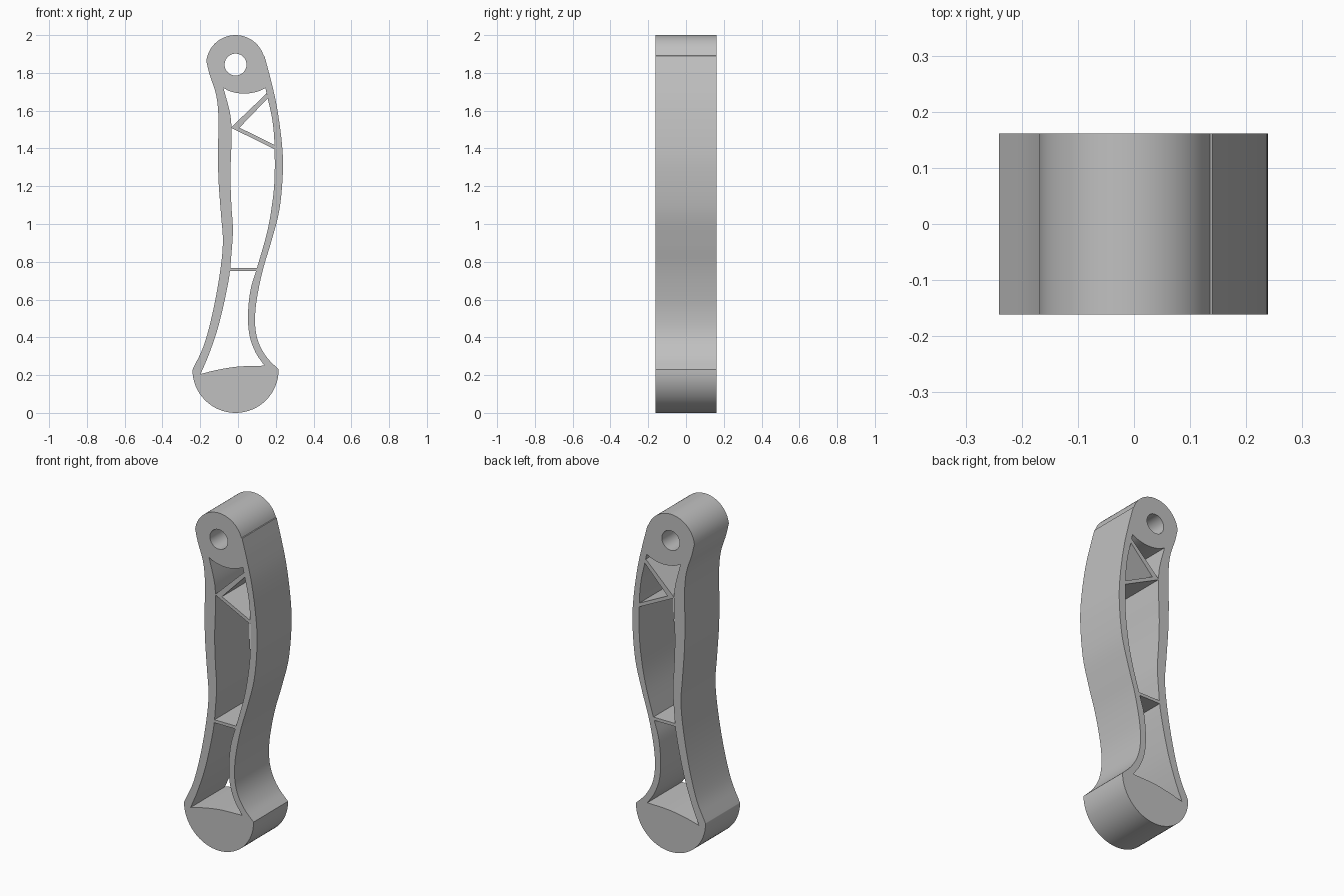
import bpy
import bmesh
from math import radians, sin, cos, pi
from mathutils import Vector

if "Cube" in bpy.data.objects:
    bpy.data.objects.remove(bpy.data.objects["Cube"], do_unlink=True)

HALF_DEPTH = 0.1615
CENTRE_X = -0.013

grey = bpy.data.materials.new("light grey")
grey.use_nodes = True
colour = (0.53, 0.53, 0.53, 1)
grey.diffuse_color = colour
grey.node_tree.nodes["Principled BSDF"].inputs["Base Color"].default_value = colour


def arc(z, radius, start, end, steps=32):
    """Points along a circular arc about the centre line, angles in degrees."""
    angles = [radians(start + (end - start) * i / steps) for i in range(steps + 1)]
    return [Vector((CENTRE_X + radius * cos(a), z + radius * sin(a))) for a in angles]


def smooth(points, steps=6):
    """Smooth path passing through every given point."""
    p = [Vector(q) for q in points]
    p = [2 * p[0] - p[1]] + p + [2 * p[-1] - p[-2]]
    path = []
    for a, b, c, d in zip(p, p[1:], p[2:], p[3:]):
        for i in range(steps):
            t = i / steps
            path.append(0.5 * (2 * b + (c - a) * t + (2 * a - 5 * b + 4 * c - d) * t ** 2
                               + (3 * b - a - 3 * c + d) * t ** 3))
    return path + [p[-2]]


def extrude(name, loops):
    """Solid made from an outline and optional hole loops, drawn in x and z."""
    curve = bpy.data.curves.new(name + " profile", "CURVE")
    curve.dimensions = "2D"
    curve.fill_mode = "BOTH"
    curve.extrude = HALF_DEPTH
    for loop in loops:
        pts = [Vector(p) for p in loop]
        pts = [p for i, p in enumerate(pts) if (p - pts[i - 1]).length > 0.001]
        spline = curve.splines.new("POLY")
        spline.points.add(len(pts) - 1)
        for point, p in zip(spline.points, pts):
            point.co = (p.x, p.y, 0, 1)
        spline.use_cyclic_u = True
    helper = bpy.data.objects.new(name + " helper", curve)
    bpy.context.collection.objects.link(helper)
    graph = bpy.context.evaluated_depsgraph_get()
    mesh = bpy.data.meshes.new_from_object(helper.evaluated_get(graph))
    bpy.data.objects.remove(helper, do_unlink=True)

    # Weld caps to sides and stand the solid upright
    bm = bmesh.new()
    bm.from_mesh(mesh)
    bmesh.ops.remove_doubles(bm, verts=bm.verts, dist=0.0001)
    for v in bm.verts:
        v.co = (v.co.x, -v.co.z, v.co.y)
    bmesh.ops.recalc_face_normals(bm, faces=bm.faces)
    bm.to_mesh(mesh)
    bm.free()
    mesh.materials.clear()
    mesh.materials.append(grey)
    obj = bpy.data.objects.new(name, mesh)
    bpy.context.collection.objects.link(obj)
    bpy.ops.object.select_all(action="DESELECT")
    obj.select_set(True)
    bpy.context.view_layer.objects.active = obj
    bpy.ops.object.shade_smooth_by_angle(angle=radians(30))
    return obj


# Outer walls of the arm
outer_left = smooth([(-.167, 1.86), (-.15, 1.79), (-.115, 1.68), (-.103, 1.55),
                     (-.106, 1.39), (-.103, 1.23), (-.09, 1.05), (-.08, .91),
                     (-.093, .76), (-.13, .55), (-.18, .36), (-.24, .23)])
outer_right = smooth([(.215, .23), (.156, .29), (.114, .36), (.093, .44), (.092, .54),
                      (.108, .65), (.135, .77), (.177, .91), (.22, 1.08), (.238, 1.29),
                      (.23, 1.45), (.204, 1.63), (.172, 1.77), (.14, 1.89)])
outline = outer_left + arc(.228, .228, 180, 360) + outer_right + arc(1.844, .156, 18, 174)

# Long opening between the walls
cavity = (smooth([(-.077, 1.72), (-.035, 1.7), (.034, 1.69), (.1, 1.7), (.145, 1.72)])
          + smooth([(.156, 1.67), (.182, 1.55), (.193, 1.42), (.193, 1.23), (.177, 1.08),
                    (.15, .94), (.098, .76), (.066, .65), (.053, .52), (.061, .41),
                    (.093, .32), (.14, .25)])
          + smooth([(.14, .25), (0, .245), (-.108, .228), (-.198, .206)])
          + smooth([(-.198, .206), (-.15, .32), (-.098, .48), (-.05, .7), (-.035, .84),
                    (-.027, .97), (-.035, 1.1), (-.04, 1.26), (-.035, 1.42),
                    (-.035, 1.52), (-.045, 1.6), (-.077, 1.72)]))

pin_hole = arc(1.844, .058, 0, 360, 48)[:-1]
extrude("arm_frame", [outline, cavity, pin_hole])

# Braces across the opening
extrude("cross_brace", [[(-.043, .768), (-.043, .75), (.098, .75), (.104, .768)]])
extrude("angled_brace", [[(-.038, 1.51), (.15, 1.69), (.162, 1.67), (.008, 1.51),
                          (.196, 1.417), (.196, 1.395)]])
